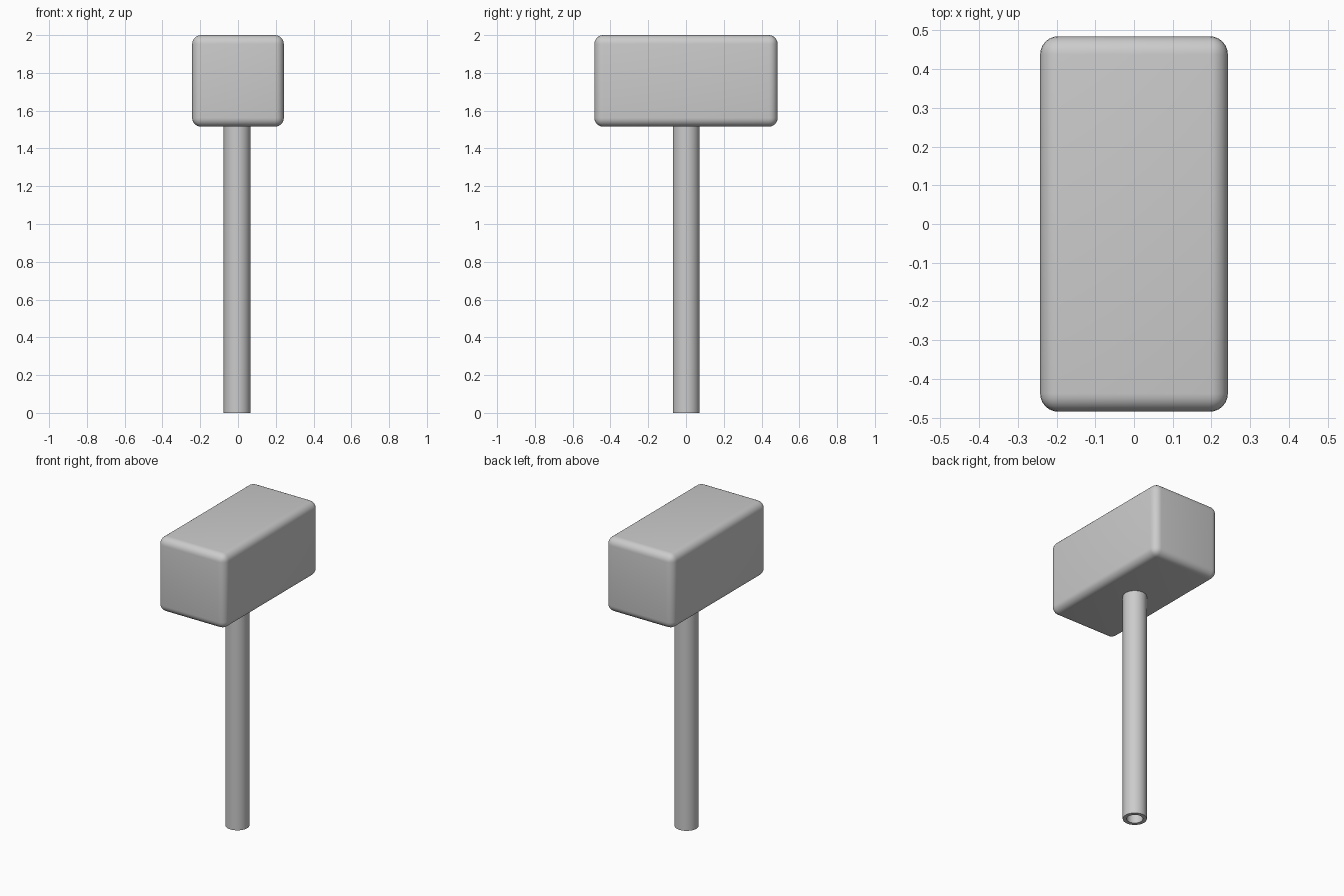
import bpy, bmesh, math

if "Cube" in bpy.data.objects:
    bpy.data.objects.remove(bpy.data.objects["Cube"])

# Head: block with rounded edges
bpy.ops.mesh.primitive_cube_add(size=1, location=(0, 0, 1.7575))
head = bpy.context.object
head.name = "hammer_head"
head.scale = (0.485, 0.97, 0.485)
bpy.ops.object.transform_apply(location=False, rotation=False, scale=True)
bevel = head.modifiers.new("rounded_edges", 'BEVEL')
bevel.width = 0.047
bevel.segments = 6
bpy.ops.object.modifier_apply(modifier=bevel.name)
bpy.ops.object.shade_smooth_by_angle(angle=math.radians(35))

# Handle: hollow tube, lathed from a rectangular wall profile
SIDES, OUTER, INNER, TOP = 48, 0.071, 0.048, 1.53
profile = [(OUTER, 0), (OUTER, TOP), (INNER, TOP), (INNER, 0)]
bm = bmesh.new()
rings = [[bm.verts.new((r * math.cos(2 * math.pi * i / SIDES),
                        r * math.sin(2 * math.pi * i / SIDES), z))
          for i in range(SIDES)] for r, z in profile]
for k, ring in enumerate(rings):
    nxt = rings[(k + 1) % len(rings)]
    for i in range(SIDES):
        j = (i + 1) % SIDES
        bm.faces.new((ring[i], ring[j], nxt[j], nxt[i]))
bmesh.ops.recalc_face_normals(bm, faces=bm.faces)
mesh = bpy.data.meshes.new("handle")
bm.to_mesh(mesh)
bm.free()
handle = bpy.data.objects.new("handle", mesh)
handle.location = (-0.005, 0.001, 0)
bpy.context.collection.objects.link(handle)
bpy.ops.object.select_all(action='DESELECT')
handle.select_set(True)
bpy.context.view_layer.objects.active = handle
bpy.ops.object.shade_smooth_by_angle(angle=math.radians(35))
